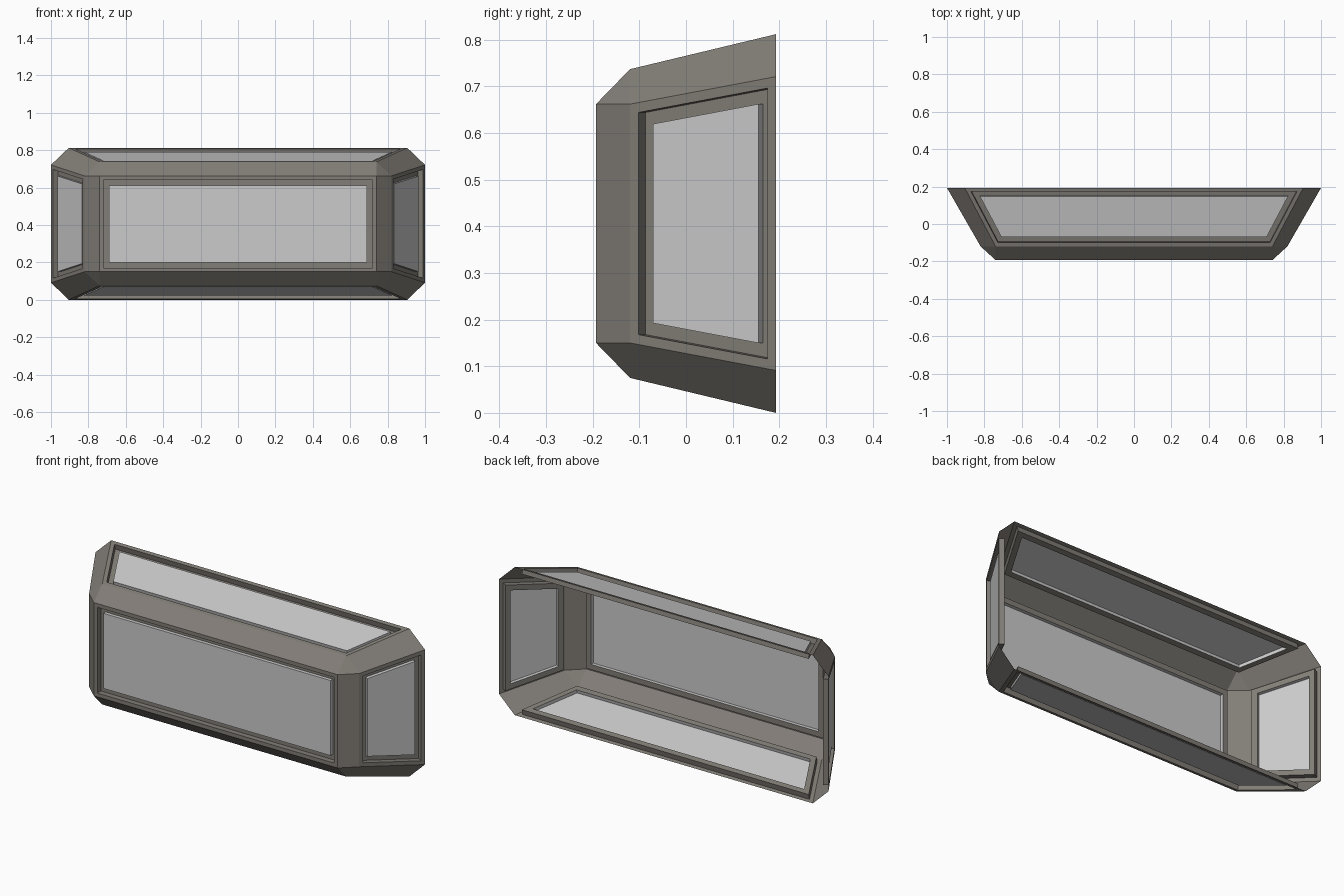
import bpy, bmesh
from mathutils import Vector

if "Cube" in bpy.data.objects:
    bpy.data.objects.remove(bpy.data.objects["Cube"])

ZC = 0.406


def octagon(bm, xw, xn, zw, zn, y):
    """Chamfered rectangle ring: xw/zw are full half sizes, xn/zn where chamfers start."""
    pts = [(xw, -zn), (xw, zn), (xn, zw), (-xn, zw),
           (-xw, zn), (-xw, -zn), (-xn, -zw), (xn, -zw)]
    return [bm.verts.new((x, y, z + ZC)) for x, z in pts]


def inset(bm, faces, thickness, depth=0.0):
    bm.normal_update()
    bmesh.ops.inset_individual(bm, faces=faces, thickness=thickness,
                               depth=depth, use_even_offset=True)


def make_object(name, bm, colour=None):
    mesh = bpy.data.meshes.new(name)
    bm.to_mesh(mesh)
    bm.free()
    if colour:
        mat = bpy.data.materials.new(name + "_material")
        mat.diffuse_color = colour
        mat.use_nodes = True
        mat.node_tree.nodes["Principled BSDF"].inputs["Base Color"].default_value = mat.diffuse_color
        mesh.materials.append(mat)
    obj = bpy.data.objects.new(name, mesh)
    bpy.context.collection.objects.link(obj)
    return obj


# Open-backed shell: rear ring, middle ring and front rectangle
bm = bmesh.new()
rear = octagon(bm, 1.0, 0.905, 0.406, 0.315, 0.193)
mid = octagon(bm, 0.82, 0.74, 0.331, 0.256, -0.12)
front = [bm.verts.new((x * 0.74, -0.193, z * 0.256 + ZC))
         for x, z in ((1, -1), (1, 1), (-1, 1), (-1, -1))]

panels = [bm.faces.new(front)]
for i in range(8):
    j = (i + 1) % 8
    f = bm.faces.new((rear[i], rear[j], mid[j], mid[i]))
    if i % 2 == 0:
        panels.append(f)
for k in range(4):
    a, b = 2 * k, 2 * k + 1
    n = (k + 1) % 4
    # bevel strip beside each front edge, and the corner triangle
    bm.faces.new((mid[a], mid[b], front[n], front[k]))
    bm.faces.new((mid[b], mid[(b + 1) % 8], front[n]))

# Orient every face outwards
bm.normal_update()
centre = Vector((0, 0.1, ZC))
for f in bm.faces:
    if f.normal.dot(f.calc_center_median() - centre) < 0:
        f.normal_flip()

# Recessed channel pressed into the five large panels
inset(bm, panels, 0.021)
inset(bm, panels, 0.0, -0.03)
inset(bm, panels, 0.029)

# Glass panes rise from the channel, almost back to the shell surface
glass = bmesh.new()
panes = [glass.faces.new([glass.verts.new(v.co) for v in f.verts]) for f in panels]
inset(glass, panes, 0.0, 0.019)
bmesh.ops.delete(bm, geom=panels, context='FACES_ONLY')

make_object("window_shell", bm, (0.225, 0.208, 0.185, 1))
make_object("window_glass", glass, (0.57, 0.57, 0.57, 1))
